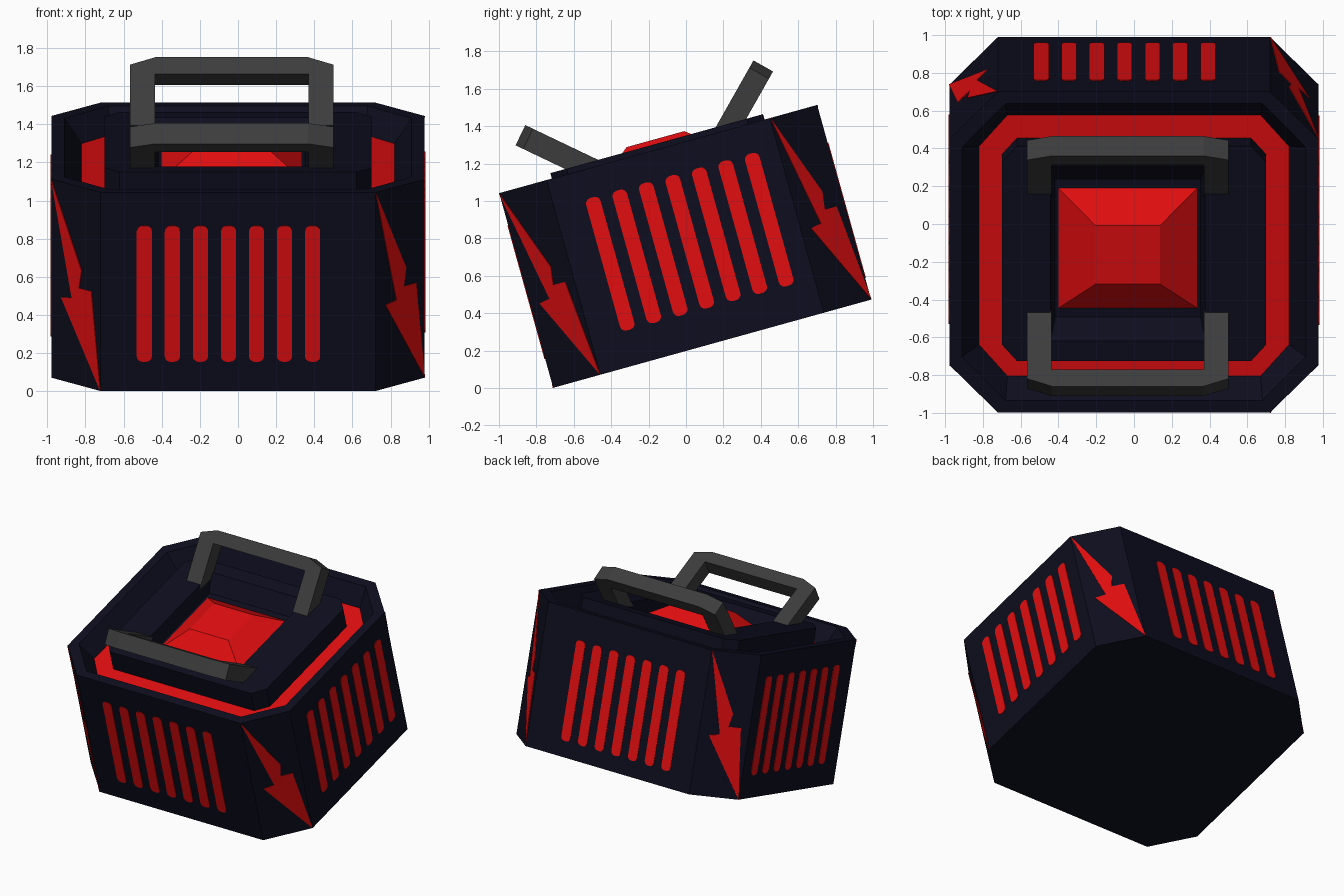
import bpy, bmesh, math
from mathutils import Matrix, Vector

if "Cube" in bpy.data.objects:
    bpy.data.objects.remove(bpy.data.objects["Cube"])

# Everything is built in the crate's own frame, then tipped back about x
TILT = Matrix.Translation((0, 0.14, 0.237)) @ Matrix.Rotation(math.radians(15.5), 4, 'X')
HX, HY, H = 0.978, 0.882, 1.08     # half width, half depth, height
CX, CY = 0.72, 0.62                # where the corner chamfers begin


def material(name, rgb):
    m = bpy.data.materials.new(name)
    m.diffuse_color = (*rgb, 1)
    m.use_nodes = True
    m.node_tree.nodes["Principled BSDF"].inputs["Base Color"].default_value = m.diffuse_color
    return m


NAVY = material("dark_navy", (0.004, 0.004, 0.013))
RED = material("red", (0.75, 0.004, 0.005))
GREY = material("dark_grey", (0.046, 0.046, 0.046))


def finish(bm, name, mats):
    bmesh.ops.recalc_face_normals(bm, faces=bm.faces)
    bm.transform(TILT)
    me = bpy.data.meshes.new(name)
    bm.to_mesh(me)
    bm.free()
    for m in mats:
        me.materials.append(m)
    ob = bpy.data.objects.new(name, me)
    bpy.context.collection.objects.link(ob)
    return ob


def octagon(hx, hy, cx, cy, x0=0):
    pts = [(hx, -cy), (hx, cy), (cx, hy), (-cx, hy),
           (-hx, cy), (-hx, -cy), (-cx, -hy), (cx, -hy)]
    return [(x + x0, y) for x, y in pts]


def prism(bm, pts, origin, ax, ay, az, lo, hi):
    """Extrude a 2D outline lying in the plane (ax, ay) along az from lo to hi."""
    ax, ay, az, o = Vector(ax), Vector(ay), Vector(az), Vector(origin)
    a = [bm.verts.new(o + ax * p + ay * q + az * lo) for p, q in pts]
    b = [bm.verts.new(o + ax * p + ay * q + az * hi) for p, q in pts]
    bm.faces.new(a[::-1])
    bm.faces.new(b)
    n = len(pts)
    for i in range(n):
        j = (i + 1) % n
        bm.faces.new((a[i], a[j], b[j], b[i]))


# Crate body: stacked octagon loops from the base to the recess floor
loops = [
    (0.0, octagon(HX, HY, CX, CY)),
    (H, octagon(HX, HY, CX, CY)),
    (H, octagon(0.91, 0.815, 0.68, 0.575)),
    (0.95, octagon(0.82, 0.717, 0.67, 0.545)),           # red channel, outer
    (0.95, octagon(0.70, 0.59, 0.62, 0.50)),             # red channel, inner
    (1.11, octagon(0.70, 0.59, 0.62, 0.50)),
    (1.11, octagon(0.41, 0.48, 0.405, 0.475, -0.033)),   # recess edge
    (1.0, octagon(0.385, 0.38, 0.38, 0.375, -0.033)),
]
bm = bmesh.new()
rings = [[bm.verts.new((x, y, z)) for x, y in pts] for z, pts in loops]
bm.faces.new(rings[0][::-1])
bm.faces.new(rings[-1])
for k in range(len(rings) - 1):
    for i in range(8):
        j = (i + 1) % 8
        f = bm.faces.new((rings[k][i], rings[k][j], rings[k + 1][j], rings[k + 1][i]))
        f.material_index = 1 if k == 3 else 0
finish(bm, "crate_body", [NAVY, RED])

# Red truncated pyramid button in the recess
bm = bmesh.new()
lo, hi = [[bm.verts.new((-0.033 + sx * hx, sy * hy, z))
           for sx, sy in ((-1, -1), (1, -1), (1, 1), (-1, 1))]
          for hx, hy, z in ((0.37, 0.332, 0.998), (0.17, 0.16, 1.135))]
bm.faces.new(lo[::-1])
bm.faces.new(hi)
for i in range(4):
    j = (i + 1) % 4
    bm.faces.new((lo[i], lo[j], hi[j], hi[i]))
finish(bm, "pyramid_button", [RED])

# Two U-shaped handles leaning outwards
U = [(-0.533, -0.45), (-0.533, -0.045), (-0.40, 0), (0.40, 0), (0.533, -0.045),
     (0.533, -0.45), (0.403, -0.45), (0.403, -0.10), (-0.403, -0.10), (-0.403, -0.45)]
for name, y, z, deg in (("back_handle", 0.66, 1.358, 45), ("front_handle", -0.69, 1.348, 139)):
    a = math.radians(deg)
    bm = bmesh.new()
    prism(bm, U, (-0.033, y, z), (1, 0, 0), (0, math.cos(a), math.sin(a)),
          (0, -math.sin(a), math.cos(a)), -0.06, 0.06)
    finish(bm, name, [GREY])


# Vent slats: seven rounded strips on each side wall
def slat(cx, z0, z1, w=0.04, r=0.03):
    pts = []
    for px, pz, start in ((cx + w - r, z1 - r, 0), (cx - w + r, z1 - r, 90),
                          (cx - w + r, z0 + r, 180), (cx + w - r, z0 + r, 270)):
        for s in range(4):
            t = math.radians(start + s * 30)
            pts.append((px + r * math.cos(t), pz + r * math.sin(t)))
    return pts


# name, wall centre, direction along wall, outward normal, slat offset, bottom, top
walls = [
    ("front", (0, -HY, 0), (1, 0, 0), (0, -1, 0), -0.05, 0.16, 0.90),
    ("back", (0, HY, 0), (1, 0, 0), (0, 1, 0), -0.05, 0.12, 0.87),
    ("right", (HX, 0, 0), (0, 1, 0), (1, 0, 0), 0.03, 0.19, 0.925),
    ("left", (-HX, 0, 0), (0, 1, 0), (-1, 0, 0), 0.03, 0.17, 0.91),
]
for name, o, along, normal, off, z0, z1 in walls:
    bm = bmesh.new()
    for i in range(-3, 4):
        prism(bm, slat(off + i * 0.147, z0, z1), o, along, (0, 0, 1), normal, -0.002, 0.004)
    finish(bm, name + "_vent_slats", [RED])

# Lightning bolts on the chamfered corners, top left to bottom right from outside
BOLT = [(0, 1), (0.62, 0.58), (0.57, 0.49), (0.82, 0.49),
        (1, 0), (0.2, 0.42), (0.42, 0.43)]
corners = [
    ("front_right", (CX, -HY), (HX, -CY)),
    ("back_right", (HX, CY), (CX, HY)),
    ("back_left", (-CX, HY), (-HX, CY)),
    ("front_left", (-HX, -CY), (-CX, -HY)),
]
for name, p, q in corners:
    left, right = Vector((*p, 0)), Vector((*q, 0))
    along = right - left
    normal = along.cross(Vector((0, 0, 1))).normalized()
    bm = bmesh.new()
    prism(bm, BOLT, left, along, (0, 0, H), normal, -0.002, 0.004)
    finish(bm, name + "_bolt", [RED])
